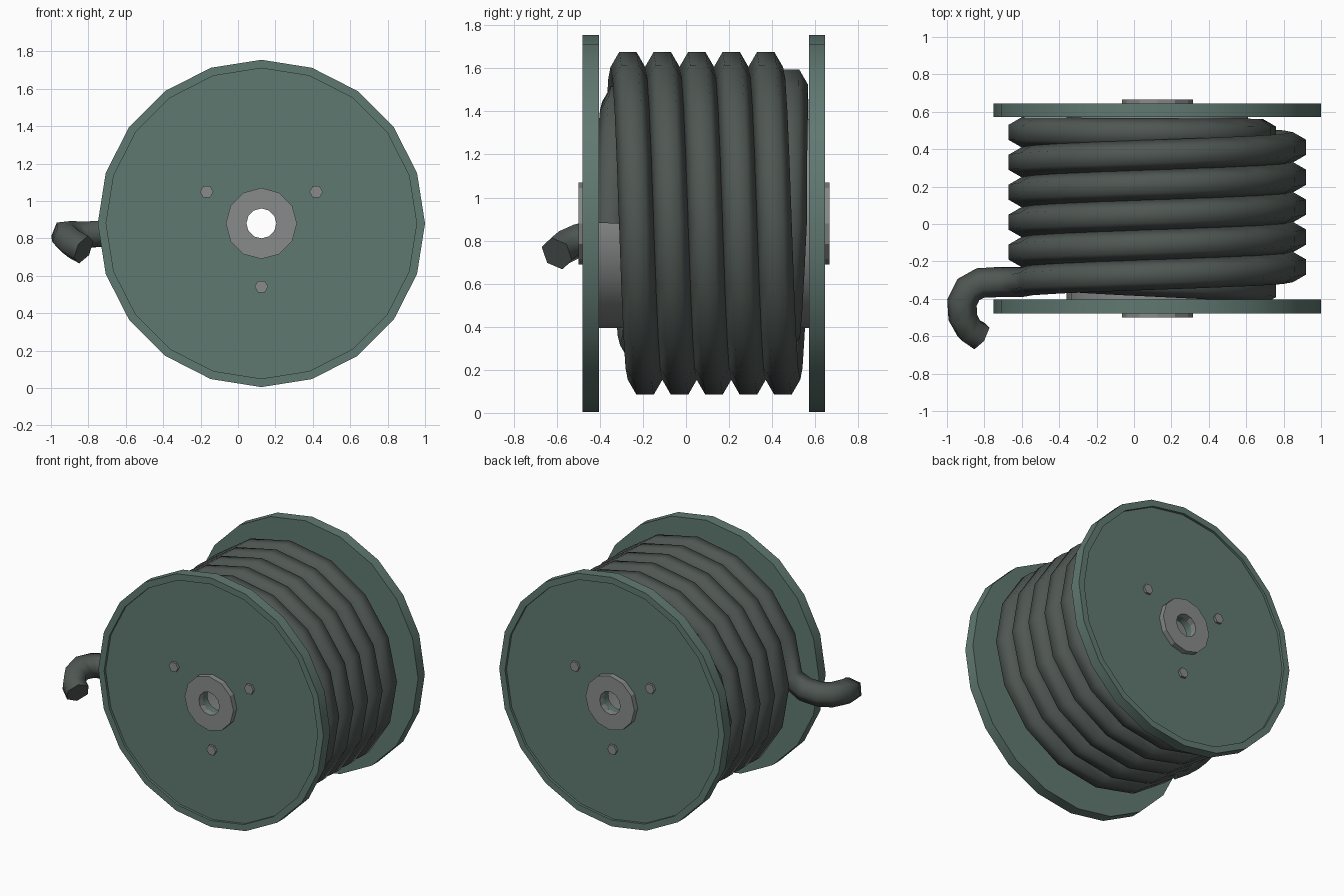
import bpy, bmesh, math
from mathutils import Vector

if "Cube" in bpy.data.objects:
    bpy.data.objects.remove(bpy.data.objects["Cube"])

CX, CY, CZ = 0.125, 0.083, 0.88   # reel centre, axle runs along y


def material(name, rgb):
    m = bpy.data.materials.new(name)
    m.diffuse_color = (*rgb, 1)
    m.use_nodes = True
    m.node_tree.nodes["Principled BSDF"].inputs["Base Color"].default_value = m.diffuse_color
    return m


GREEN = material("green_paint", (0.118, 0.19, 0.165))
GREY = material("grey_metal", (0.25, 0.26, 0.255))
ROPE = material("dark_rope", (0.078, 0.095, 0.086))


def finish(name, bm, mat, angle):
    bmesh.ops.recalc_face_normals(bm, faces=bm.faces)
    me = bpy.data.meshes.new(name)
    bm.to_mesh(me)
    bm.free()
    me.materials.append(mat)
    ob = bpy.data.objects.new(name, me)
    bpy.context.collection.objects.link(ob)
    bpy.ops.object.select_all(action='DESELECT')
    ob.select_set(True)
    bpy.context.view_layer.objects.active = ob
    bpy.ops.object.shade_smooth_by_angle(angle=math.radians(angle))
    return ob


def lathe(name, profile, sides, mat, angle=25, cx=CX, cz=CZ):
    """Spin a closed (radius, y) profile about the y direction."""
    bm = bmesh.new()
    rings = []
    for i in range(sides):
        a = 2 * math.pi * i / sides
        rings.append([bm.verts.new((cx + r * math.cos(a), CY + y, cz + r * math.sin(a)))
                      for r, y in profile])
    n = len(profile)
    for i in range(sides):
        p, q = rings[i], rings[(i + 1) % sides]
        for j in range(n):
            k = (j + 1) % n
            bm.faces.new((p[j], p[k], q[k], q[j]))
    bmesh.ops.remove_doubles(bm, verts=bm.verts, dist=1e-5)
    return finish(name, bm, mat, angle)


# End discs with a raised rim, washers and bolts, on both sides
for side, s in (("front", -1), ("back", 1)):
    lathe(side + "_disc", [(0.08, s * 0.488), (0.875, s * 0.488), (0.875, s * 0.5625),
                           (0.83, s * 0.5625), (0.83, s * 0.545), (0.08, s * 0.545)], 20, GREEN)
    lathe(side + "_hub", [(0.08, s * 0.54), (0.19, s * 0.54),
                          (0.19, s * 0.583), (0.08, s * 0.583)], 12, GREY)
    for i in range(3):
        a = math.radians(30 + 120 * i)
        lathe(f"{side}_bolt_{i + 1}", [(0.0, s * 0.535), (0.036, s * 0.535),
                                       (0.036, s * 0.5615), (0.0, s * 0.5615)], 6, GREY,
              cx=CX + 0.338 * math.cos(a), cz=CZ + 0.338 * math.sin(a))

# Drum between the discs
lathe("drum", [(0.46, -0.489), (0.485, -0.489), (0.485, 0.489), (0.46, 0.489)], 20, GREY)

# Rope path: inner layer, step up to the outer layer, outer layer, loose tail
STEPS, INNER, OUTER = 16, 0.565, 0.725
path = []
for i in range(STEPS * 21 // 2 + 1):
    t = i / STEPS
    if t <= 5:
        r, y = INNER, -0.35 + 0.166 * t
    elif t <= 5.5:
        f = (t - 5) / 0.5
        r, y = INNER + (OUTER - INNER) * f, 0.48 + 0.01 * f
    else:
        r, y = OUTER, 0.49 - 0.16 * (t - 5.5)
    a = 2 * math.pi * t
    path.append(Vector((CX + r * math.cos(a), y, CZ + r * math.sin(a))))
coil_count = len(path)
path += [Vector(p) for p in ((-0.71, -0.31, 0.825), (-0.82, -0.315, 0.82), (-0.885, -0.35, 0.82),
                             (-0.92, -0.42, 0.82), (-0.915, -0.50, 0.80), (-0.88, -0.565, 0.77),
                             (-0.825, -0.60, 0.74))]

# Sweep a hexagon along the rope path
bm = bmesh.new()
rings, b = [], Vector((0, 1, 0))
for i, p in enumerate(path):
    t = Vector()
    if i > 0:
        t += (p - path[i - 1]).normalized()
    if i < len(path) - 1:
        t += (path[i + 1] - p).normalized()
    if i == 0:
        t = Vector((0, 0.05, 1))
    t.normalize()
    if i < coil_count:
        b = Vector((0, 1, 0))
    b = (b - t * b.dot(t)).normalized()
    n = t.cross(b)
    rings.append([bm.verts.new(p + 0.081 * (b * math.cos(k * math.pi / 3) + n * math.sin(k * math.pi / 3)))
                  for k in range(6)])
for p, q in zip(rings, rings[1:]):
    for k in range(6):
        m = (k + 1) % 6
        bm.faces.new((p[k], p[m], q[m], q[k]))
bm.faces.new(rings[0])
bm.faces.new(rings[-1])
finish("rope", bm, ROPE, 70)
